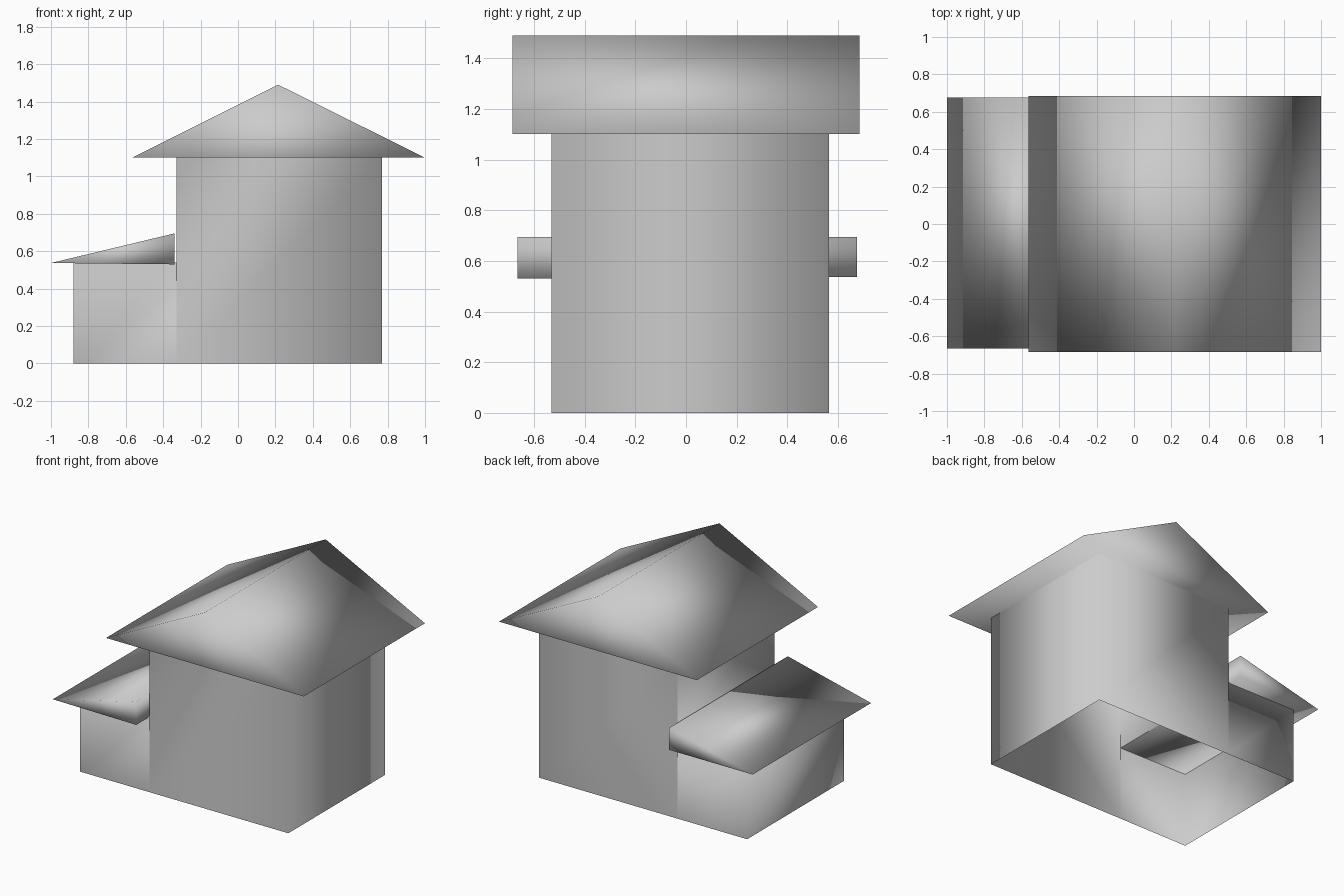
import bpy

cube = bpy.data.objects.get("Cube")
if cube:
    bpy.data.objects.remove(cube, do_unlink=True)

grey = bpy.data.materials.new("plain_grey")
grey.use_nodes = True
GREY = (0.6, 0.6, 0.6, 1)
grey.diffuse_color = GREY
grey.node_tree.nodes["Principled BSDF"].inputs["Base Color"].default_value = GREY


def make_part(name, verts, faces):
    """Smooth-shaded mesh object with the shared colour."""
    mesh = bpy.data.meshes.new(name)
    mesh.from_pydata(verts, [], faces)
    mesh.materials.append(grey)
    mesh.shade_smooth()
    obj = bpy.data.objects.new(name, mesh)
    bpy.context.collection.objects.link(obj)
    return obj


def prism_roof(name, profile, front, back):
    """Closed three-sided prism; profile runs low side, other low side, peak."""
    verts = [(x, y, z) for y in (front, back) for x, z in profile]
    faces = [(0, 1, 2), (5, 4, 3), (0, 3, 4, 1), (1, 4, 5, 2), (2, 5, 3, 0)]
    return make_part(name, verts, faces)


# House walls: tall block with a low side room, open underneath
outline = [(-0.88, 0), (-0.33, 0), (0.77, 0), (0.77, 1.1), (-0.33, 1.1),
           (-0.33, 0.54), (-0.88, 0.54)]
n = len(outline)
wall_verts = [(x, y, z) for y in (-0.53, 0.565) for x, z in outline]
front_faces = [(0, 1, 5, 6), (1, 2, 3, 4)]
back_faces = [tuple(i + n for i in reversed(f)) for f in front_faces]
# right wall, upper inner wall, side room ceiling, side room outer wall
side_faces = [(a, a + n, b + n, b) for a, b in ((2, 3), (4, 5), (5, 6), (6, 0))]
make_part("house_walls", wall_verts, front_faces + back_faces + side_faces)

# Main gable roof
prism_roof("main_roof", [(-0.565, 1.1), (1.0, 1.1), (0.215, 1.49)], -0.685, 0.685)

# Lean-to roof over the side room
side_roof = prism_roof("side_roof", [(-1.0, 0.537), (-0.34, 0.537), (-0.34, 0.695)],
                       -0.665, 0.675)
side_roof.data.vertices[1].co.z = 0.53
